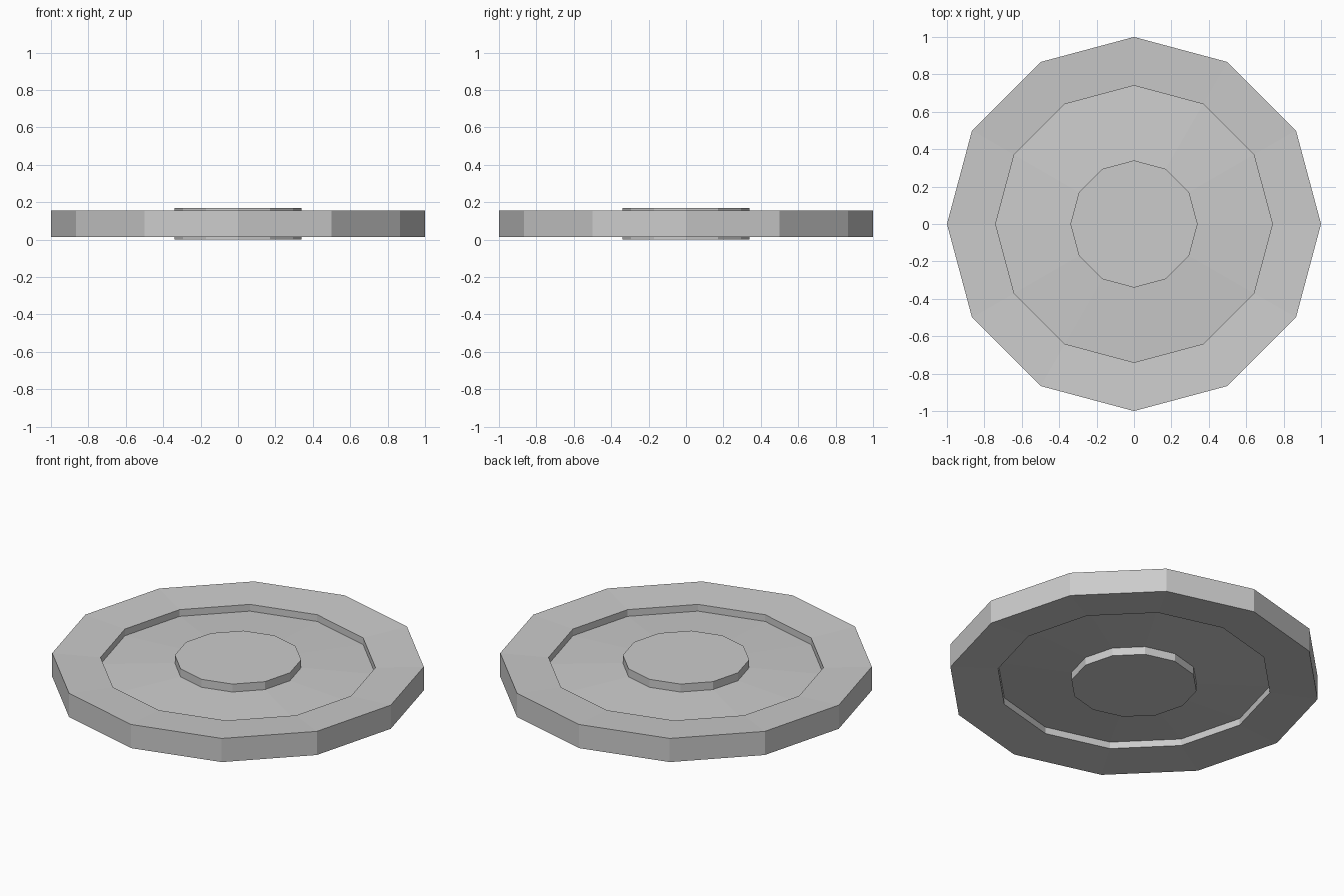
import bpy, bmesh, math

if "Cube" in bpy.data.objects:
    bpy.data.objects.remove(bpy.data.objects["Cube"])

SIDES = 12
MID = 0.085  # mirror height of the disc

grey = bpy.data.materials.new("light_grey")
grey.diffuse_color = (0.6, 0.6, 0.6, 1)
grey.use_nodes = True
grey.node_tree.nodes["Principled BSDF"].inputs["Base Color"].default_value = grey.diffuse_color

# Upper half of the cross-section: radius, height above the mid plane
half = [(0.34, 0.085),   # hub edge
        (0.34, 0.038),   # hub foot
        (0.74, 0.015),   # recess outer edge
        (0.74, 0.055),   # rim inner edge
        (1.00, 0.070)]   # rim outer edge
profile = half + [(r, -h) for r, h in reversed(half)]

# Faceted disc: one ring per profile point, bridged, with flat hub caps
bm = bmesh.new()
rings = []
for r, h in profile:
    rings.append([bm.verts.new((r * math.cos(math.tau * i / SIDES),
                                r * math.sin(math.tau * i / SIDES), MID + h))
                  for i in range(SIDES)])
for a, b in zip(rings, rings[1:]):
    for i in range(SIDES):
        j = (i + 1) % SIDES
        bm.faces.new((a[i], b[i], b[j], a[j]))
bm.faces.new(rings[0])
bm.faces.new(rings[-1][::-1])
bmesh.ops.recalc_face_normals(bm, faces=bm.faces)

mesh = bpy.data.meshes.new("wheel_disc")
bm.to_mesh(mesh)
bm.free()
mesh.materials.append(grey)
disc = bpy.data.objects.new("wheel_disc", mesh)
bpy.context.collection.objects.link(disc)
